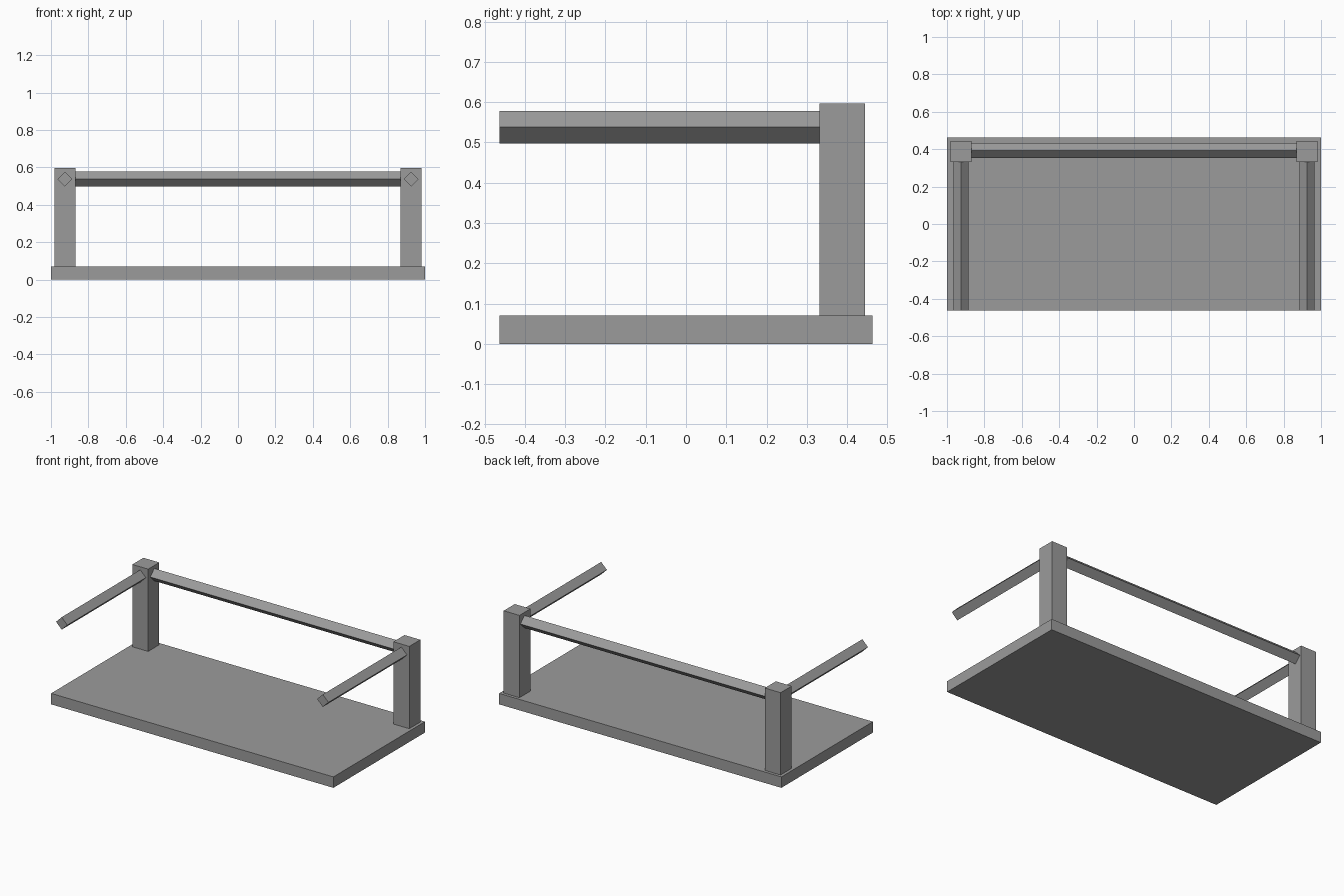
import bpy
import math

cube = bpy.data.objects.get("Cube")
if cube:
    bpy.data.objects.remove(cube, do_unlink=True)

# One plain grey for every part
GREY = (0.33, 0.33, 0.33, 1.0)
grey = bpy.data.materials.new("grey")
grey.use_nodes = True
grey.diffuse_color = GREY
for node in grey.node_tree.nodes:
    if node.type == 'BSDF_PRINCIPLED':
        node.inputs["Base Color"].default_value = GREY


def box(name, size, centre, rotation=(0, 0, 0)):
    """A flat-sided bar or slab of the given size."""
    bpy.ops.mesh.primitive_cube_add(size=1, location=centre, rotation=rotation)
    obj = bpy.context.object
    obj.name = name
    obj.scale = size
    obj.data.materials.append(grey)
    return obj


# Base slab
SLAB_TOP = 0.07
DEPTH = 0.926
box("base_slab", (2, DEPTH, SLAB_TOP), (0, 0, SLAB_TOP / 2))

# Measures shared by posts and rails
POST = 0.112
POST_X, POST_Y, POST_TOP = 0.925, 0.388, 0.597
RAIL_Z = 0.538
RAIL = 0.08 / math.sqrt(2)     # side of a square bar standing on its edge
QUARTER = math.pi / 4

# Corner posts with a side rail reaching forward from each
post_front = POST_Y - POST / 2
rail_front = -DEPTH / 2
for side, sign in (("left", 1), ("right", -1)):
    box(side + "_post", (POST, POST, POST_TOP - SLAB_TOP),
        (sign * POST_X, POST_Y, (POST_TOP + SLAB_TOP) / 2))
    box(side + "_side_rail", (RAIL, post_front - rail_front, RAIL),
        (sign * POST_X, (post_front + rail_front) / 2, RAIL_Z), (0, QUARTER, 0))

# Back rail between the posts
box("back_rail", (2 * POST_X - POST, RAIL, RAIL), (0, 0.394, RAIL_Z), (QUARTER, 0, 0))
